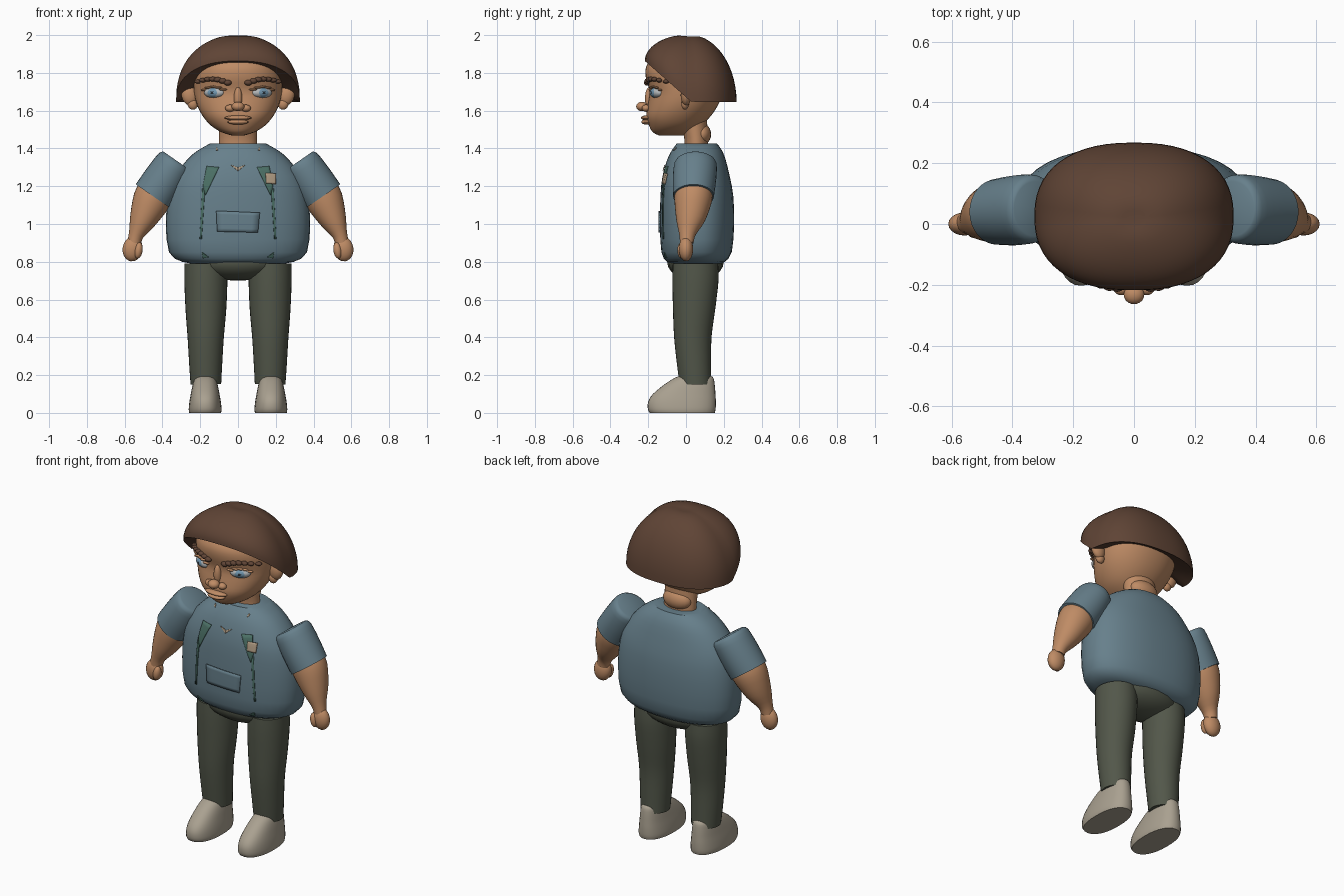
import bpy, bmesh, math
from mathutils import Vector, Matrix
from mathutils.bvhtree import BVHTree

if "Cube" in bpy.data.objects:
    bpy.data.objects.remove(bpy.data.objects["Cube"])


def material(name, rgb):
    m = bpy.data.materials.new(name)
    m.diffuse_color = (*rgb, 1)
    m.use_nodes = True
    m.node_tree.nodes["Principled BSDF"].inputs["Base Color"].default_value = m.diffuse_color
    return m


SKIN = material("skin", (0.52, 0.26, 0.13))
HAIR = material("hair_brown", (0.115, 0.058, 0.036))
SHIRT = material("shirt_blue", (0.135, 0.215, 0.26))
PANTS = material("trouser_green", (0.085, 0.095, 0.068))
SHOE = material("shoe_beige", (0.40, 0.355, 0.28))
TRIM = material("strap_green", (0.07, 0.16, 0.13))
TAN = material("badge_tan", (0.42, 0.32, 0.22))
WHITE = material("eye_white", (0.45, 0.47, 0.48))
IRIS = material("iris_blue", (0.16, 0.30, 0.42))
PUPIL = material("pupil_dark", (0.02, 0.03, 0.04))


def finish(bm, name, mats, mirror=False, angle=40, recalc=True):
    if recalc:
        bmesh.ops.recalc_face_normals(bm, faces=bm.faces)
    me = bpy.data.meshes.new(name)
    bm.to_mesh(me)
    bm.free()
    ob = bpy.data.objects.new(name, me)
    bpy.context.collection.objects.link(ob)
    for m in mats:
        me.materials.append(m)
    bpy.ops.object.select_all(action='DESELECT')
    ob.select_set(True)
    bpy.context.view_layer.objects.active = ob
    bpy.ops.object.shade_smooth_by_angle(angle=math.radians(angle))
    if mirror:
        ob.modifiers.new("mirror", 'MIRROR').use_mirror_merge = False
    return ob


def oval(a, n):
    """Point on a unit superellipse."""
    c, s = math.cos(a), math.sin(a)
    return (math.copysign(abs(c) ** (2 / n), c), math.copysign(abs(s) ** (2 / n), s))


def bridge(bm, loops):
    for A, B in zip(loops, loops[1:]):
        for i in range(len(A)):
            j = (i + 1) % len(A)
            bm.faces.new((A[i], A[j], B[j], B[i]))


def refine(rows, k):
    """Smoothly interpolate rows of numbers (Catmull-Rom)."""
    out = []
    for i in range(len(rows) - 1):
        p = [rows[max(0, min(len(rows) - 1, i + d))] for d in (-1, 0, 1, 2)]
        for t in (q / k for q in range(k)):
            out.append(tuple(b + 0.5 * t * (c - a + t * (2*a - 5*b + 4*c - d + t * (3*(b - c) + d - a)))
                             for a, b, c, d in zip(*p)))
    return out + [rows[-1]]


def tube(name, rows, mat, k=3, n=2, seg=32, mirror=False):
    """Loft ovals along a path; row = x, y, z, radius across, radius in depth."""
    rows = refine(rows, k)
    bm = bmesh.new()
    loops = []
    for i, (x, y, z, a, b) in enumerate(rows):
        p, q = rows[max(i - 1, 0)], rows[min(i + 1, len(rows) - 1)]
        d = Vector((q[0] - p[0], 0, q[2] - p[2])).normalized()
        u = Vector((-d.z, 0, d.x))
        loop = []
        for s in range(seg):
            c, t = oval(2 * math.pi * s / seg, n)
            loop.append(bm.verts.new(Vector((x, y, z)) + u * a * c + Vector((0, b * t, 0))))
        loops.append(loop)
    bridge(bm, loops)
    bm.faces.new(loops[0])
    bm.faces.new(loops[-1])
    return finish(bm, name, [mat], mirror)


def stack(name, rows, mat, x=0, **kw):
    """Loft upright rings; row = z, front y, back y, half width."""
    return tube(name, [(x, (f + b) / 2, z, r, (b - f) / 2) for z, f, b, r in rows], mat, **kw)


def blobs(name, items, mat, mirror=False, tilt=0):
    """Group of ellipsoids; item = centre, radii."""
    bm = bmesh.new()
    for c, r in items:
        bmesh.ops.create_uvsphere(bm, u_segments=20, v_segments=12, radius=1,
                                  matrix=Matrix.Translation(c) @ Matrix.Rotation(tilt, 4, 'Y')
                                  @ Matrix.Diagonal((*r, 1)))
    return finish(bm, name, [mat], mirror)


def front_of(ob):
    """Return a function giving the front surface depth at x, z."""
    me = ob.data
    tree = BVHTree.FromPolygons([v.co for v in me.vertices], [p.vertices[:] for p in me.polygons])

    def depth(x, z):
        hit = tree.ray_cast(Vector((x, -2, z)), Vector((0, 1, 0)))[0]
        return hit.y if hit else -0.1
    return depth


# torso, neck, hips
torso = stack("shirt_body", [(0.785, -0.06, 0.17, 0.20), (0.80, -0.10, 0.205, 0.295),
                             (0.85, -0.13, 0.242, 0.365), (1.0, -0.138, 0.255, 0.382),
                             (1.15, -0.135, 0.25, 0.37), (1.25, -0.125, 0.232, 0.337),
                             (1.34, -0.10, 0.21, 0.27), (1.39, -0.075, 0.19, 0.212),
                             (1.425, -0.05, 0.165, 0.15)], SHIRT, k=2, n=2.3, seg=40)
stack("neck", [(1.38, -0.01, 0.12, 0.10), (1.46, -0.01, 0.115, 0.10), (1.60, -0.05, 0.11, 0.10)], SKIN)
blobs("nape", [((0, 0.083, 1.475), (0.09, 0.05, 0.058))], SKIN)
blobs("hips", [((0, 0.05, 0.80), (0.245, 0.15, 0.10))], PANTS)

# arms
tube("sleeves", [(0.325, 0.05, 1.335, 0.085, 0.09), (0.337, 0.05, 1.317, 0.101, 0.112),
                 (0.39, 0.045, 1.235, 0.11, 0.115), (0.45, 0.04, 1.147, 0.111, 0.108)],
     SHIRT, mirror=True)
tube("forearms", [(0.43, 0.04, 1.18, 0.098, 0.099), (0.46, 0.038, 1.12, 0.099, 0.099),
                  (0.505, 0.025, 1.02, 0.071, 0.076), (0.538, 0.008, 0.945, 0.041, 0.044),
                  (0.55, 0.004, 0.90, 0.036, 0.036)], SKIN, mirror=True)
blobs("hands", [((0.558, 0, 0.868), (0.053, 0.038, 0.066)),
                ((0.527, -0.022, 0.86), (0.022, 0.024, 0.043))], SKIN, True, -0.15)

# legs and shoes
tube("trouser_legs", [(0.17, 0.05, 0.79, 0.113, 0.12), (0.17, 0.05, 0.70, 0.114, 0.122),
                      (0.17, 0.043, 0.55, 0.108, 0.112), (0.171, 0.036, 0.40, 0.096, 0.099),
                      (0.171, 0.043, 0.25, 0.087, 0.09), (0.17, 0.05, 0.152, 0.081, 0.084)],
     PANTS, mirror=True)
stack("shoes", [(0.0, -0.192, 0.152, 0.084), (0.02, -0.202, 0.157, 0.087), (0.06, -0.20, 0.158, 0.083),
                (0.10, -0.175, 0.156, 0.076), (0.15, -0.115, 0.152, 0.066), (0.185, -0.06, 0.145, 0.054),
                (0.20, -0.02, 0.125, 0.03)], SHOE, x=0.174, n=2.3, mirror=True)

# head
head = stack("head", [(1.468, -0.14, 0.0, 0.03), (1.485, -0.175, 0.03, 0.085), (1.52, -0.195, 0.08, 0.142),
                      (1.57, -0.21, 0.13, 0.186), (1.63, -0.203, 0.17, 0.217), (1.70, -0.193, 0.20, 0.234),
                      (1.77, -0.212, 0.215, 0.235), (1.83, -0.212, 0.215, 0.222),
                      (1.88, -0.175, 0.19, 0.185), (1.92, -0.10, 0.12, 0.12)], SKIN, n=2.15, seg=40)
face = front_of(head)
blobs("ears", [((0.257, 0.0, 1.682), (0.042, 0.028, 0.056)),
               ((0.24, -0.005, 1.635), (0.027, 0.02, 0.03))], SKIN, True, 0.25)
blobs("nose", [((0, -0.195, 1.665), (0.022, 0.022, 0.06)), ((0, -0.232, 1.622), (0.034, 0.032, 0.025)),
               ((0.042, -0.212, 1.613), (0.026, 0.022, 0.019)),
               ((-0.042, -0.212, 1.613), (0.026, 0.022, 0.019))], SKIN)
blobs("lips", [((0, -0.21, 1.562), (0.072, 0.028, 0.013)), ((0, -0.208, 1.54), (0.055, 0.029, 0.014))], SKIN)
brow = []
for i in range(7):
    x = 0.055 + 0.026 * i
    z = 1.748 + 0.016 * math.sin(math.pi * i / 6) + 0.001 * i
    brow.append(((x, face(x, z) - 0.006, z), (0.021, 0.016, 0.015 - 0.0007 * i)))
blobs("eyebrows", brow, HAIR, True)

# eyes: sphere pole faces forward, rings near the pole become iris and pupil
bm = bmesh.new()
bmesh.ops.create_uvsphere(bm, u_segments=24, v_segments=24, radius=1)
for f in bm.faces:
    c = f.calc_center_median()
    r = math.hypot(c.x * 0.056, c.y * 0.029)
    f.material_index = 0 if r > 0.025 or c.z < 0 else (1 if r > 0.009 else 2)
ey = face(0.125, 1.695)
bm.transform(Matrix.Translation((0.125, ey + 0.012, 1.695)) @ Matrix.Rotation(0.42, 4, 'Z')
             @ Matrix.Diagonal((0.058, 0.032, 0.029, 1)) @ Matrix.Rotation(math.pi / 2, 4, 'X'))
finish(bm, "eyes", [WHITE, IRIS, PUPIL], True)
# upper eyelids
blobs("eyelids", [((x, face(x, z) - 0.002, z), (0.022, 0.012, 0.006)) for x, z in
                  ((0.08, 1.712), (0.105, 1.723), (0.13, 1.726), (0.155, 1.721), (0.175, 1.709))], SKIN, True)

# bowl-cut hair: dome whose rim rises toward the forehead
bm = bmesh.new()
loops, SEG, RINGS = [], 56, 14
for k in range(1, RINGS + 1):
    t = k / RINGS * math.pi / 2
    loop = []
    for s in range(SEG):
        c, d = oval(2 * math.pi * s / SEG, 2.35)
        rim_y = 0.025 + 0.243 * d
        rim_z = 1.645 + max(0, 0.03 - rim_y) * 0.88
        r = math.sin(t)
        dip = 0.012 * math.exp(-(r / 0.16) ** 2)
        loop.append(bm.verts.new((0.328 * c * r, 0.015 + (rim_y - 0.015) * r,
                                  rim_z + (2.003 - rim_z) * math.cos(t) - dip)))
    loops.append(loop)
bridge(bm, loops)
top = bm.verts.new((0, 0.015, 1.99))
inner = bm.verts.new((0, 0.03, 1.78))
for s in range(SEG):
    bm.faces.new((top, loops[0][s], loops[0][s - 1]))
    bm.faces.new((inner, loops[-1][s - 1], loops[-1][s]))
finish(bm, "hair", [HAIR])

# thin plates laid on the shirt front
chest = front_of(torso)


def plate(name, corners, mat, mirror=False, thick=0.004, n=6):
    """Quad given as x, z corners (counter-clockwise), draped over the shirt."""
    a, b, c, d = (Vector(p) for p in corners)
    bm = bmesh.new()
    g = []
    for i in range(n + 1):
        row = []
        for j in range(n + 1):
            p = a.lerp(b, j / n).lerp(d.lerp(c, j / n), i / n)
            row.append(bm.verts.new((p.x, chest(p.x, p.y) - 0.002, p.y)))
        g.append(row)
    for i in range(n):
        for j in range(n):
            bm.faces.new((g[i][j], g[i][j + 1], g[i + 1][j + 1], g[i + 1][j]))
    ob = finish(bm, name, [mat], mirror, recalc=False)
    sol = ob.modifiers.new("thickness", 'SOLIDIFY')
    sol.thickness, sol.offset = thick, 1


plate("strap_tops", [(0.172, 1.15), (0.185, 1.20), (0.165, 1.305), (0.10, 1.30)], TRIM, True)
plate("strap_sides", [(0.192, 0.92), (0.202, 0.92), (0.188, 1.19), (0.175, 1.17)], TRIM, True)
plate("strap_ends", [(0.155, 0.825), (0.185, 0.82), (0.19, 0.85), (0.18, 0.845)], TRIM, True)
plate("belly_pocket", [(-0.11, 0.96), (0.105, 0.955), (0.115, 1.06), (-0.115, 1.07)], SHIRT, thick=0.007)
plate("chest_badge", [(0.148, 1.215), (0.198, 1.21), (0.20, 1.265), (0.145, 1.268)], TAN, thick=0.009)
plate("collar_points", [(0, 1.28), (0.028, 1.303), (0.038, 1.312), (0, 1.298)], TAN, True)
plate("collar_buttons", [(0.106, 1.388), (0.116, 1.39), (0.116, 1.403), (0.108, 1.40)], TAN, True)
